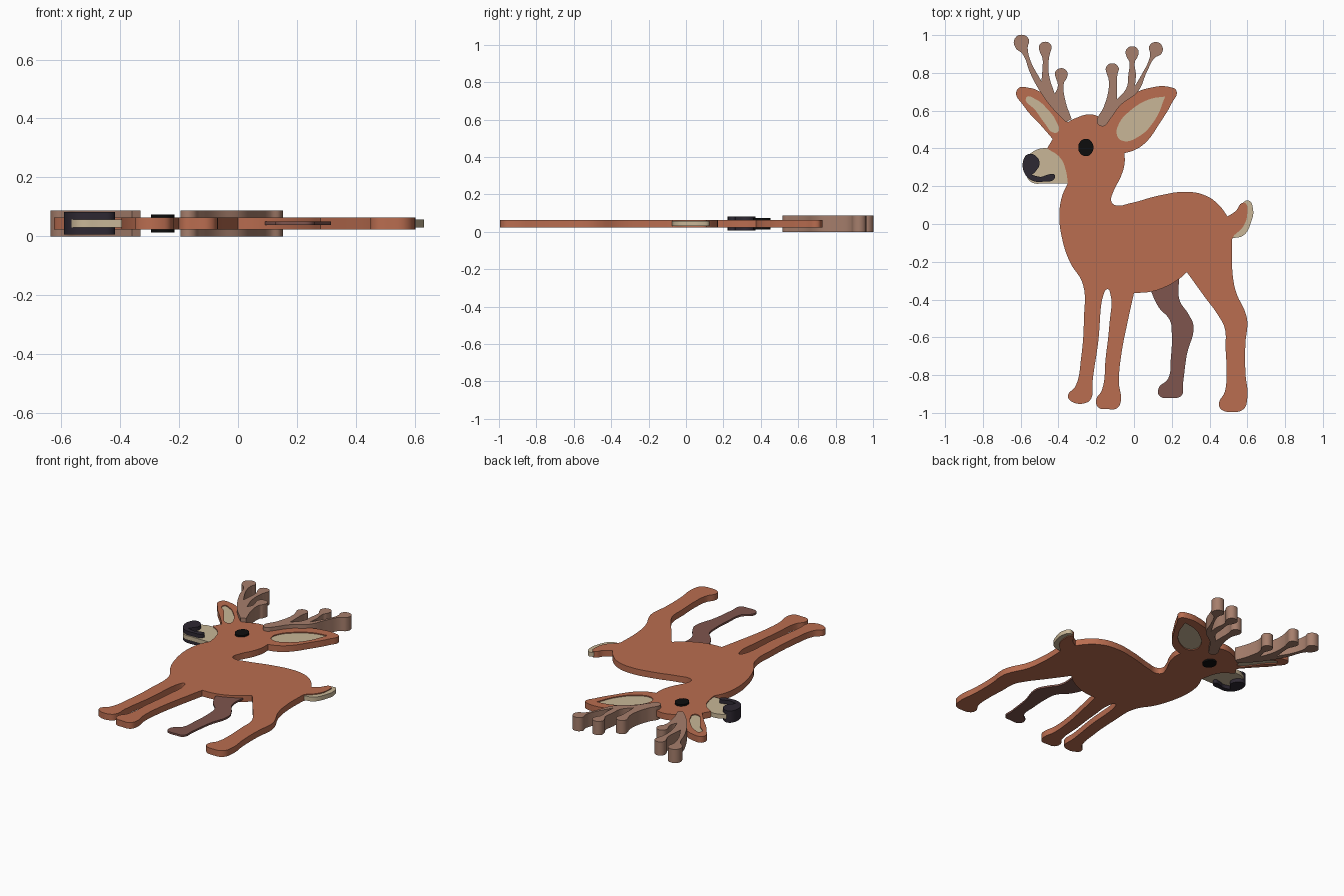
import bpy
import bmesh
import math

default_cube = bpy.data.objects.get("Cube")
if default_cube:
    bpy.data.objects.remove(default_cube, do_unlink=True)

MID_HEIGHT = 0.044   # every plate is centred on this height
C = True             # marks a sharp corner in an outline


def make_material(name, red, green, blue):
    material = bpy.data.materials.new(name)
    material.use_nodes = True
    colour = (red, green, blue, 1.0)
    material.diffuse_color = colour
    material.node_tree.nodes["Principled BSDF"].inputs["Base Color"].default_value = colour
    return material


russet = make_material("russet_coat", 0.49, 0.153, 0.08)
cream = make_material("cream_fur", 0.58, 0.47, 0.31)
horn = make_material("antler_brown", 0.38, 0.21, 0.15)
shadow_brown = make_material("dark_coat", 0.21, 0.09, 0.075)
charcoal = make_material("nose_charcoal", 0.027, 0.021, 0.032)
black = make_material("eye_black", 0.004, 0.004, 0.004)


def add_outline(curve, points):
    """Add one closed smooth outline; points are in hundredths of a unit."""
    spline = curve.splines.new("BEZIER")
    spline.bezier_points.add(len(points) - 1)
    spline.use_cyclic_u = True
    spline.resolution_u = 6
    for knot, point in zip(spline.bezier_points, points):
        knot.co = (point[0] / 100, point[1] / 100, 0)
        handle = "VECTOR" if len(point) > 2 else "AUTO"
        knot.handle_left_type = knot.handle_right_type = handle


def make_plate(name, material, half_thickness, outline, holes=()):
    """Cut a flat plate from an outline, with optional holes, as a clean mesh."""
    curve = bpy.data.curves.new(name + "_profile", "CURVE")
    curve.dimensions = "2D"
    curve.fill_mode = "BOTH"
    curve.extrude = half_thickness
    for points in (outline, *holes):
        add_outline(curve, points)
    profile = bpy.data.objects.new(name + "_profile", curve)
    bpy.context.collection.objects.link(profile)
    bpy.context.view_layer.update()
    depsgraph = bpy.context.evaluated_depsgraph_get()
    mesh = bpy.data.meshes.new_from_object(profile.evaluated_get(depsgraph))
    bpy.data.objects.remove(profile, do_unlink=True)

    # Weld the faces to the rim
    bm = bmesh.new()
    bm.from_mesh(mesh)
    bmesh.ops.remove_doubles(bm, verts=bm.verts, dist=0.0002)
    bmesh.ops.recalc_face_normals(bm, faces=bm.faces)
    bm.to_mesh(mesh)
    bm.free()
    mesh.name = name
    mesh.materials.clear()
    mesh.materials.append(material)

    plate = bpy.data.objects.new(name, mesh)
    plate.location.z = MID_HEIGHT
    bpy.context.collection.objects.link(plate)
    bpy.ops.object.select_all(action="DESELECT")
    plate.select_set(True)
    bpy.context.view_layer.objects.active = plate
    bpy.ops.object.shade_smooth_by_angle(angle=math.radians(35))
    return plate


# Body silhouette, section by section, clockwise from the right ear
right_ear = [(-43, 45, C), (-50, 53), (-58, 62), (-62, 71), (-55, 72),
             (-47, 68), (-40, 61), (-35, 54, C)]
crown = [(-31, 56), (-24, 58), (-19, 57), (-15, 54, C)]
left_ear = [(-9, 62), (0, 69), (8, 72), (19, 72.5), (22.5, 70.5), (20, 64),
            (14, 54), (6, 43), (0, 39), (-5, 37.5, C)]
neck_and_back = [(-5, 32), (-7, 25), (-11, 17), (-12, 12), (-10, 10), (-2, 11),
                 (13, 15), (28, 17), (38, 15), (45, 10), (49.5, 4, C)]
tail = [(54, 7), (57, 11), (59, 11), (60, 6), (58, -1), (53, -6, C)]
hind_leg = [(52, -8, C), (52, -24), (54, -36), (59, -47), (60, -52), (59, -63),
            (59, -79), (60, -92), (58, -98), (52, -99.5), (46, -98), (45, -95),
            (48, -89), (49, -79), (48.5, -66), (48, -55), (45, -49), (37, -38)]
belly = [(28, -25.5, C), (24, -29), (15, -34), (8, -36), (0, -36.5, C)]
left_front_leg = [(-3, -50), (-7, -71), (-8, -84), (-7, -94), (-9, -97.5),
                  (-14, -98), (-19, -97), (-20, -93), (-17, -88), (-15, -71),
                  (-13, -53), (-12.5, -37), (-14, -34.5)]
right_front_leg = [(-16, -37), (-19, -63), (-22, -84), (-22.5, -92), (-25, -94.5),
                   (-33, -94), (-35, -91), (-31, -86), (-28, -71), (-26.5, -50)]
chest = [(-27, -32), (-34, -20), (-38, -8), (-39.5, 5), (-38, 15), (-35, 21.5, C)]
cheek = [(-36, 28), (-39, 35), (-46, 40, C)]

body_outline = (right_ear + crown + left_ear + neck_and_back + tail + hind_leg
                + belly + left_front_leg + right_front_leg + chest + cheek)

# Ear linings fill windows cut through the ears
right_lining = [(-57, 67), (-52, 66), (-46, 61), (-41, 54), (-40, 49), (-43, 48.5),
                (-47, 53), (-52, 60)]
left_lining = [(16.5, 67.5, C), (8, 66), (-2, 60), (-8, 53), (-9, 47), (-6, 44),
               (2, 46), (11, 55)]
make_plate("body", russet, 0.02, body_outline, (right_lining, left_lining))
make_plate("right_ear_lining", cream, 0.014, right_lining)
make_plate("left_ear_lining", cream, 0.014, left_lining)

# Muzzle and tail tip tuck into the thicker body
make_plate("muzzle", cream, 0.014,
           [(-45, 40), (-54, 38), (-57, 34), (-57, 26), (-54, 22), (-47, 21.5),
            (-34, 21.5, C), (-34, 28), (-37, 36)])
make_plate("tail_tip", cream, 0.014,
           [(52.5, -7.5, C), (58, -6), (62, 1), (63, 8), (60.5, 12.5), (57, 10),
            (56, 3), (52.5, -3, C)])

# Nose running down into the mouth
make_plate("nose_and_mouth", charcoal, 0.038,
           [(-58.5, 34), (-56, 37), (-52, 36), (-50, 32), (-52, 28), (-54, 26, C),
            (-49, 25), (-46, 26), (-42, 26), (-42.5, 23.5), (-47, 22.5),
            (-54, 23), (-58, 27)])

# Eye passing right through the head
make_plate("eye", black, 0.031,
           [(-25.5 + 4 * math.cos(a * math.tau / 8),
             40.5 + 4.6 * math.sin(a * math.tau / 8)) for a in range(8)])

# Far hind leg, a thin plate behind the belly
make_plate("far_hind_leg", shadow_brown, 0.006,
           [(8, -33, C), (13, -44), (19, -51), (20, -58), (19.5, -71), (18, -82),
            (13, -87), (13.5, -91), (20, -92), (25, -91), (26, -84), (28, -69),
            (31.5, -54), (29, -48), (24, -40), (24, -28, C)])


def knob(x, y, radius):
    """Rounded tine end, entered from the lower left and left at the lower right."""
    return [(x + radius * math.cos(math.radians(angle)),
             y + radius * math.sin(math.radians(angle)))
            for angle in (220, 155, 90, 25, -40)]


# Antlers: three knobbed tines each
right_antler = [(-36, 54, C), (-43, 61), (-49, 69), (-55, 80), (-59, 90),
                *knob(-59.5, 96, 4.2), (-55, 87), (-49, 75.5, C), (-48.5, 82),
                (-48.5, 88), *knob(-47, 93, 3.5), (-45, 88), (-45, 79),
                (-42, 69, C), (-40.5, 72), (-40.5, 75), *knob(-38.5, 79, 3.5),
                (-37, 75), (-36.5, 66), (-33, 55.5, C)]
left_antler = [(-18, 52), (-19.5, 54), (-16, 62), (-13.5, 71), (-13.5, 77),
               *knob(-11.5, 81.5, 3.6), (-9, 77), (-9, 72), (-9, 66, C), (-4, 72),
               (-3, 79), (-2.5, 86), *knob(-1, 90.5, 3.6), (0.5, 86), (1, 79),
               (0.5, 73, C), (4, 79), (8, 87), *knob(11.5, 92.5, 3.8), (11, 88),
               (7, 81), (2, 70), (-7, 63), (-13, 55), (-15.5, 52)]
make_plate("right_antler", horn, 0.044, right_antler)
make_plate("left_antler", horn, 0.044, left_antler)
